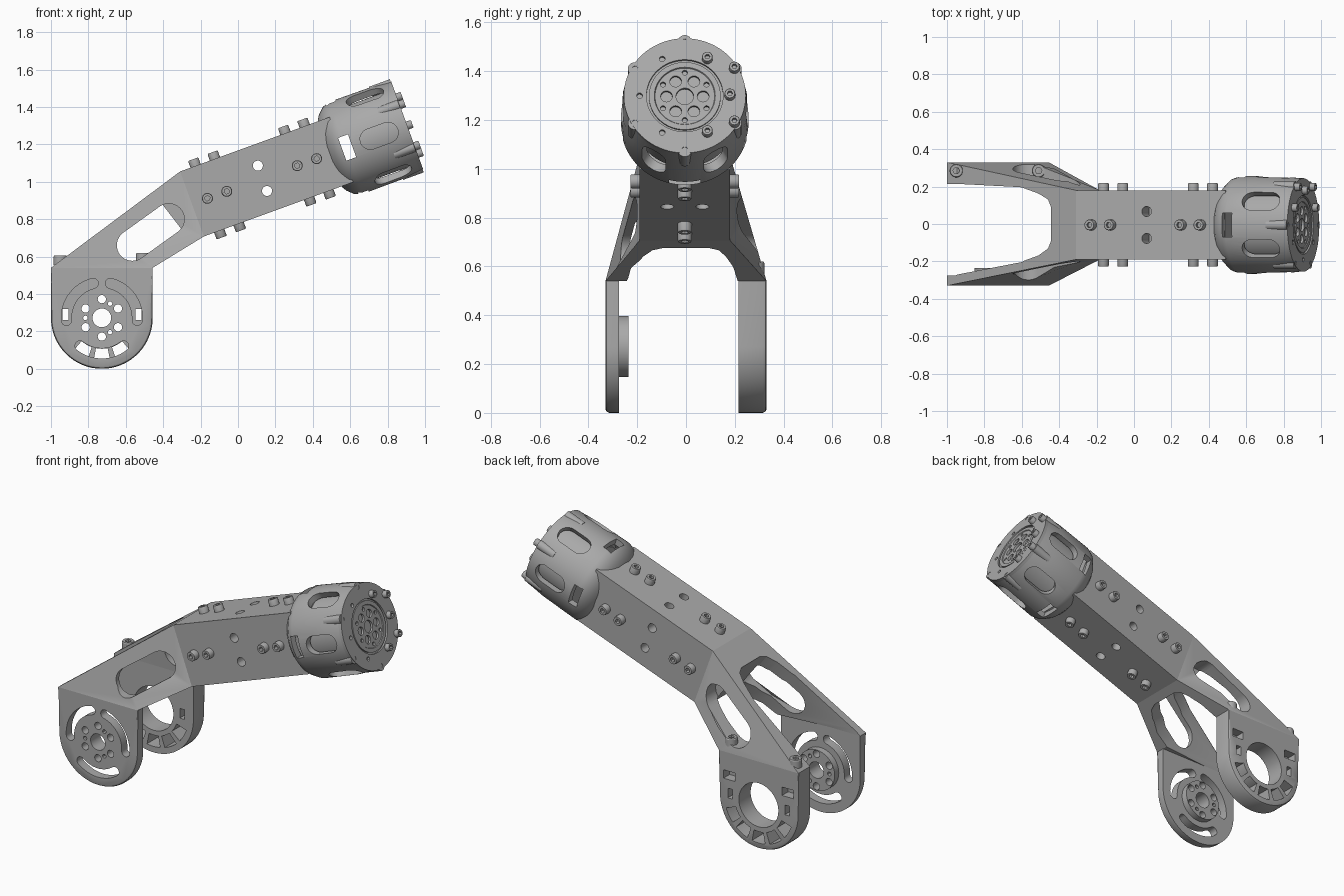
import bpy, bmesh, math
from mathutils import Matrix, Vector

if "Cube" in bpy.data.objects:
    bpy.data.objects.remove(bpy.data.objects["Cube"])

grey = bpy.data.materials.new("machined_grey")
grey.use_nodes = True
grey.diffuse_color = (0.4, 0.4, 0.4, 1)
grey.node_tree.nodes["Principled BSDF"].inputs["Base Color"].default_value = (0.4, 0.4, 0.4, 1)

# Frames: SIDE extrudes along y, BEAM runs along the tilted tube, FACE extrudes along it
SIDE = Matrix(((1, 0, 0, 0), (0, 0, 1, 0), (0, 1, 0, 0), (0, 0, 0, 1)))
BEAM = Matrix.Translation((0.905, -0.005, 1.30)) @ Matrix.Rotation(math.radians(-20), 4, 'Y')
FACE = BEAM @ Matrix(((0, 0, 1, 0), (1, 0, 0, 0), (0, 1, 0, 0), (0, 0, 0, 1)))
PX, PZ, PR = -0.728, 0.272, 0.272   # pivot centre and outer radius
HALF = 0.185                        # half width of the square tube
TUBE_START = -1.225
parts, cutters = [], []


def turn(deg):
    return Matrix.Rotation(math.radians(deg), 4, 'X')


def polar(r, deg):
    return r * math.cos(math.radians(deg)), r * math.sin(math.radians(deg))


def loft(name, rings, place=Matrix(), closed=False):
    """Skin a series of equal rings; cap the ends or close into a loop."""
    bm = bmesh.new()
    vs = [[bm.verts.new(place @ Vector(p)) for p in ring] for ring in rings]
    n = len(vs[0])
    pairs = list(zip(vs, vs[1:])) + ([(vs[-1], vs[0])] if closed else [])
    for a, b in pairs:
        for i in range(n):
            j = (i + 1) % n
            bm.faces.new((a[i], a[j], b[j], b[i]))
    if not closed:
        bm.faces.new(vs[0])
        bm.faces.new(vs[-1])
    bmesh.ops.recalc_face_normals(bm, faces=bm.faces)
    me = bpy.data.meshes.new(name)
    bm.to_mesh(me)
    bm.free()
    ob = bpy.data.objects.new(name, me)
    bpy.context.scene.collection.objects.link(ob)
    if name == "cutter":
        ob.hide_render = True
        cutters.append(ob)
    else:
        me.materials.append(grey)
        parts.append(ob)
    return ob


def prism(name, pts, lo, hi, place=SIDE):
    return loft(name, [[(p, q, h) for p, q in pts] for h in (lo, hi)], place)


def lathe(name, profile, place=BEAM, closed=False, n=72):
    rings = [[(u, *polar(r, 360 * i / n)) for i in range(n)] for u, r in profile]
    return loft(name, rings, place, closed)


def circle(x, y, r, n=24):
    return arc(x, y, r, 0, 360 - 360 / n, n)


def arc(x, y, r, a0, a1, n=16):
    pts = [polar(r, a0 + (a1 - a0) * i / (n - 1)) for i in range(n)]
    return [(x + p, y + q) for p, q in pts]


def stadium(x0, y0, x1, y1, r):
    a = math.degrees(math.atan2(y1 - y0, x1 - x0))
    return arc(x0, y0, r, a + 90, a + 270) + arc(x1, y1, r, a - 90, a + 90)


def box(x, y, w, h):
    return [(x - w, y - h), (x + w, y - h), (x + w, y + h), (x - w, y + h)]


def sector(r0, r1, a0, a1):
    return arc(PX, PZ, r1, a0, a1) + arc(PX, PZ, r0, a1, a0)


def round_slot(r, w, a0, a1):
    c0, c1 = polar(r, a0), polar(r, a1)
    return (arc(PX, PZ, r + w, a0, a1)
            + arc(PX + c1[0], PZ + c1[1], w, a1, a1 + 180, 10)[1:-1]
            + arc(PX, PZ, r - w, a1, a0)
            + arc(PX + c0[0], PZ + c0[1], w, a0 + 180, a0 + 360, 10)[1:-1])


def hole(pts, lo, hi, place=SIDE):
    return prism("cutter", pts, lo, hi, place)


def cut(ob, tools):
    for t in tools:
        m = ob.modifiers.new("cut", 'BOOLEAN')
        m.operation, m.solver, m.object = 'DIFFERENCE', 'EXACT', t
    bpy.context.view_layer.update()
    deps = bpy.context.evaluated_depsgraph_get()
    me = bpy.data.meshes.new_from_object(ob.evaluated_get(deps))
    ob.modifiers.clear()
    ob.data = me


def bolt(name, place, r, h):
    """Cap screw along local z with a hexagonal socket."""
    hexagon = [polar(r * 0.5 * (1 if i % 4 == 0 else 0.866 / math.cos(math.radians(i * 15 % 60 - 30))), i * 15)
               for i in range(24)]
    rings = [[(*p, z) for p in circle(0, 0, q, 24)]
             for z, q in ((-0.01, r), (h * 0.85, r), (h, r * 0.9))]
    rings += [[(*p, z) for p in hexagon] for z in (h, h * 0.4)]
    return loft(name, rings, place)


# Square tube with cross-drilled holes
tube = loft("tube", [[(u, y, n) for y, n in box(0, 0, HALF, HALF)] for u in (TUBE_START, -0.375)], BEAM)
cut(tube, [hole(circle(-0.824, s * 0.072, 0.027), -0.4, 0.4, BEAM @ turn(a)) for a in (0, 90) for s in (-1, 1)])
for side in range(4):
    for u in (-1.137, -1.027, -0.626, -0.516):
        bolt("tube_bolt", BEAM @ turn(90 * side) @ Matrix.Translation((u, 0, HALF)), 0.029, 0.038)

# Forked yoke flaring from the tube to the two pivot plates
pivot_ring = [(-1, -0.33, 0.54), (-0.456, -0.33, 0.54), (-0.456, 0.33, 0.54), (-1, 0.33, 0.54)]
tube_ring = [BEAM @ Vector((TUBE_START, y * HALF, n * HALF)) for y, n in ((-1, 1), (-1, -1), (1, -1), (1, 1))]
yoke = loft("yoke", [pivot_ring, tube_ring])
along, across = Vector((0.797, 0, 0.604)), Vector((0.604, 0, -0.797))


def gap_ring(t, front, back):
    return [Vector((-0.44, 0, 0.95)) + along * s + across * t + Vector((0, y, 0)) for s, y in front + back[::-1]]


upper = gap_ring(-0.06, [(-0.8, -0.275), (-0.68, -0.275), (-0.2, -0.2), (-0.08, -0.165), (-0.02, -0.13), (0, -0.09)],
                 [(-0.8, 0.215), (-0.68, 0.215), (-0.2, 0.195), (-0.08, 0.16), (-0.02, 0.13), (0, 0.09)])
lower = gap_ring(0.4, [(-0.8, -0.275), (-0.27, -0.275), (-0.15, -0.23), (-0.07, -0.18), (-0.02, -0.14), (0, -0.09)],
                 [(-0.8, 0.215), (-0.27, 0.215), (-0.15, 0.195), (-0.07, 0.165), (-0.02, 0.135), (0, 0.09)])
window = stadium(-0.565, 0.66, -0.37, 0.80, 0.083)
cut(yoke, [loft("cutter", [upper, lower]), hole(window, -0.5, -0.12), hole(window, 0.12, 0.5)])


# Pivot plates with a softened outer rim
def plate(name, inner, outer):
    step = math.copysign(0.015, outer)
    rings = []
    for y, r in ((inner, PR), (outer - step, PR), (outer - step * 0.3, PR - 0.005), (outer, PR - 0.015)):
        outline = [(-1, 0.54)] + arc(PX, PZ, r, 180, 360, 40) + [(-0.456, 0.54)]
        rings.append([(x, z, y) for x, z in outline])
    return loft(name, rings, SIDE)


hub_holes = [hole(circle(PX, PZ, 0.05, 32), -0.5, -0.1)]
for k in range(6):
    p, q = polar(0.1, 30 + 60 * k)
    hub_holes.append(hole(circle(PX + p, PZ + q, 0.022), -0.5, -0.1))
for a in (60, 180, 300):
    p, q = polar(0.088, a)
    hub_holes.append(hole(circle(PX + p, PZ + q, 0.012, 12), -0.5, -0.1))
slots = [hole(round_slot(0.19, 0.027, *a), -0.5, -0.1) for a in ((104, 184), (-4, 76), (232, 308))]
cut(plate("front_pivot_plate", -0.275, -0.33), hub_holes + slots)
cut(prism("front_pivot_boss", circle(PX, PZ, 0.125, 64), -0.285, -0.235), hub_holes)

ring_cuts = [hole(circle(PX, PZ, 0.135, 64), 0.1, 0.5)]
ring_cuts += [hole(sector(0.165, 0.235, a + 4, a + 26), 0.1, 0.5) for a in range(195, 345, 30)]
for s in (-1, 1):
    ring_cuts.append(hole(box(PX + s * 0.195, 0.29, 0.016, 0.03), 0.1, 0.5))
    ring_cuts.append(hole(box(PX + s * 0.2, 0.40, 0.04, 0.026), 0.27, 0.5))
cut(plate("back_pivot_clamp", 0.215, 0.33), ring_cuts)
for x, z in ((-0.95, 0.565), (-0.51, 0.58)):
    bolt("clamp_bolt", Matrix.Translation((x, 0.285, z)), 0.036, 0.04)

# Motor housing: domed shell with side windows and rounded openings
housing = lathe("motor_housing", [(-0.44, 0.19), (-0.425, 0.215), (-0.39, 0.248), (-0.35, 0.262), (-0.12, 0.26),
                                  (-0.02, 0.25), (-0.02, 0.222), (-0.36, 0.222), (-0.42, 0.17)], closed=True)
openings = [hole(stadium(-0.21, 0, -0.11, 0, 0.055), 0.12, 0.4, BEAM @ turn(30 + 60 * k)) for k in range(6)]
openings += [hole(box(-0.342, 0, 0.028, 0.065), -0.4, 0.4, BEAM @ turn(a)) for a in (0, 90)]
cut(housing, openings)
lathe("motor_body", [(-0.29, 0.19), (-0.275, 0.21), (-0.035, 0.21)])
for k in range(6):
    y, n = polar(0.237, 30 + 60 * k)
    prism("housing_lug", circle(y, n, 0.028), -0.12, -0.003, FACE)

# Motor output face with groove, hub holes and cap screws
face = lathe("motor_face", [(-0.022, 0.25), (0, 0.25), (0, 0.157), (-0.012, 0.157), (-0.012, 0.147),
                            (-0.003, 0.147), (-0.003, 0.125), (-0.008, 0.122), (-0.008, 0.05)])
face_cuts = [hole(circle(0, 0, 0.036, 32), -0.1, 0.1, FACE)]
for k in range(6):
    face_cuts.append(hole(circle(*polar(0.075, 60 * k), 0.024), -0.1, 0.1, FACE))
    face_cuts.append(hole(circle(*polar(0.103, 30 + 60 * k), 0.011, 12), -0.1, 0.1, FACE))
    for r, a in ((0.235, 30 + 60 * k), (0.185, 60 * k)):
        y, n = polar(r, a)
        if y > 0.05:
            bolt("face_screw", FACE @ Matrix.Translation((y, n, 0)), 0.022, 0.028)
        else:
            face_cuts.append(hole(circle(y, n, 0.012, 12), -0.015, 0.1, FACE))
cut(face, face_cuts)

# Remove the cutters and finish the shading
for c in cutters:
    bpy.data.objects.remove(c)
bpy.ops.object.select_all(action='DESELECT')
for ob in parts:
    ob.select_set(True)
bpy.context.view_layer.objects.active = parts[0]
bpy.ops.object.shade_smooth_by_angle(angle=math.radians(30))
